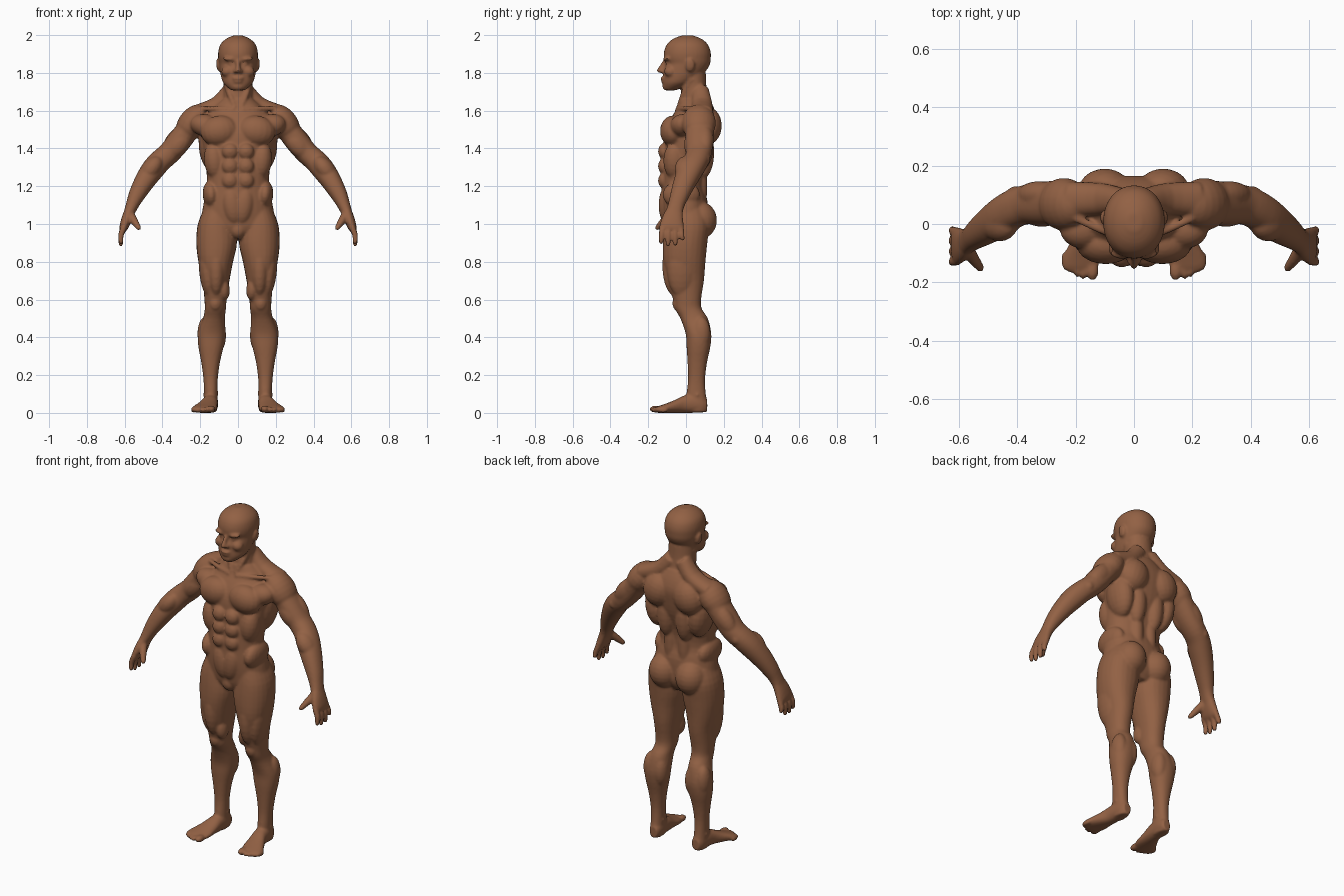
import bpy, bmesh, math
from mathutils import Vector, Matrix

bm = bmesh.new()
Y, Z = Vector((0, 1, 0)), Vector((0, 0, 1))


def skin_rings(rings):
    """Join equal rings of points into one closed shell."""
    vs = [[bm.verts.new(p) for p in ring] for ring in rings]
    n = len(vs[0])
    for r0, r1 in zip(vs, vs[1:]):
        for k in range(n):
            j = (k + 1) % n
            bm.faces.new((r0[k], r0[j], r1[j], r1[k]))
    bm.faces.new(vs[0][::-1])
    bm.faces.new(vs[-1])


def ball(c, r, tilt=0.0, both=True, seg=18, lats=11):
    """Ellipsoid muscle, tilted about y, mirrored across x when both is set."""
    for s in ((1, -1) if both else (1,)):
        m = (Matrix.Translation((c[0] * s, c[1], c[2]))
             @ Matrix.Rotation(math.radians(tilt) * s, 4, 'Y')
             @ Matrix.Diagonal((r[0], r[1], r[2], 1)))
        rings = []
        for i in range(lats + 1):
            f = math.radians(-86 + 172 * i / lats)
            rings.append([m @ Vector((math.cos(f) * math.cos(2 * math.pi * k / seg),
                                      math.cos(f) * math.sin(2 * math.pi * k / seg),
                                      math.sin(f))) for k in range(seg)])
        skin_rings(rings)


def spline(pts, steps=3):
    """Catmull-Rom interpolation over position and radii."""
    out = []
    for i in range(len(pts) - 1):
        p = [pts[max(i - 1, 0)], pts[i], pts[i + 1], pts[min(i + 2, len(pts) - 1)]]
        for k in range(steps):
            t = k / steps
            out.append([0.5 * (2 * b + (c - a) * t + (2 * a - 5 * b + 4 * c - d) * t * t
                               + (3 * b - a - 3 * c + d) * t ** 3) for a, b, c, d in zip(*p)])
    return out + [list(pts[-1])]


def loft(pts, axis=None, ref=Y, n=2.2, both=True, seg=24):
    """Skin rings (x, y, z, half width, half depth) into a closed form."""
    path = spline(pts)
    for s in ((1, -1) if both else (1,)):
        rings = []
        for i, (x, y, z, a, b) in enumerate(path):
            lo, hi = path[max(i - 1, 0)], path[min(i + 1, len(path) - 1)]
            t = axis or (Vector(hi[:3]) - Vector(lo[:3])).normalized()
            v = (ref - t * ref.dot(t)).normalized()
            u = v.cross(t)
            ring = []
            for k in range(seg):
                q = 2 * math.pi * k / seg
                cu, cv = math.cos(q), math.sin(q)
                co = (Vector((x, y, z))
                      + u * max(a, .003) * math.copysign(abs(cu) ** (2 / n), cu)
                      + v * max(b, .003) * math.copysign(abs(cv) ** (2 / n), cv))
                ring.append((co.x * s, co.y, co.z))
            rings.append(ring)
        skin_rings(rings)


def digit(pts):
    """Round finger: tapered tube with a ball tip."""
    loft([(x, y, z, r, r) for x, y, z, r in pts], seg=12, n=2)
    x, y, z, r = pts[-1]
    ball((x, y, z), (r, r, r), seg=12, lats=7)


# Trunk core
loft([(0, 0, .92, .08, .08), (0, 0, .97, .165, .11), (0, -.003, 1.03, .192, .118),
      (0, -.008, 1.12, .18, .122), (0, -.017, 1.2, .163, .112), (0, -.01, 1.3, .17, .115),
      (0, .01, 1.4, .185, .13), (0, .022, 1.48, .195, .135), (0, .04, 1.55, .19, .125),
      (0, .05, 1.61, .14, .1), (0, .045, 1.66, .085, .08)], Z, both=False, seg=36)
# Neck, trapezius, neck cords and collarbones
loft([(0, .055, 1.58, .09, .08), (0, .045, 1.66, .08, .074), (0, .042, 1.72, .077, .067),
      (0, .035, 1.8, .076, .07)], Z, n=2, both=False)
loft([(.035, .075, 1.71, .045, .045), (.11, .085, 1.63, .045, .055),
      (.22, .085, 1.585, .045, .06)])
loft([(.068, .03, 1.77, .015, .018), (.045, -.01, 1.69, .016, .018),
      (.015, -.04, 1.615, .012, .012)], n=2, seg=12)
loft([(.02, -.047, 1.605, .012, .013), (.1, -.025, 1.61, .013, .013),
      (.2, .02, 1.61, .013, .013)], n=2, seg=12)
# Chest
ball((.097, -.068, 1.492), (.102, .07, .082), 8)
ball((.17, -.02, 1.52), (.085, .065, .06), -15)
# Upper back, lats and spinal columns
ball((.1, .115, 1.52), (.09, .075, .1), -15)
ball((.145, .055, 1.40), (.062, .09, .13), 8)
ball((.06, .09, 1.38), (.055, .06, .14))
ball((.045, .065, 1.2), (.042, .048, .2))
# Abdominal rows, lower belly, flanks and ribs
for z in (1.385, 1.307, 1.23):
    ball((.042, -.115, z), (.043, .033, .043))
ball((.03, -.105, 1.1), (.052, .04, .1), 8)
ball((.142, -.025, 1.155), (.045, .1, .075), 5)
ball((.125, -.06, 1.335), (.055, .06, .1), 6)
# Pelvis and glutes
ball((0, -.075, .97), (.045, .045, .05), both=False)
ball((.088, .072, 1.02), (.088, .092, .1), seg=24)

# Skull and jaw
loft([(0, -.085, 1.708, .035, .03), (0, -.062, 1.727, .06, .058), (0, -.042, 1.75, .08, .08),
      (0, -.02, 1.785, .091, .1), (0, -.003, 1.82, .096, .116), (0, .01, 1.85, .1, .118),
      (0, .007, 1.875, .104, .124), (0, .007, 1.91, .105, .124), (0, .007, 1.95, .094, .109),
      (0, .007, 1.98, .064, .076), (0, .007, 1.998, .025, .03)], Z, n=2.1, both=False, seg=32)
# Brow, nose, eyes, cheeks, lips, chin and ears
ball((.04, -.1, 1.873), (.042, .021, .012), -6)
loft([(0, -.108, 1.87, .011, .012), (0, -.125, 1.84, .011, .014),
      (0, -.138, 1.815, .015, .017)], n=2, axis=Z, both=False, seg=12)
ball((0, -.135, 1.812), (.016, .021, .013), both=False)
ball((.015, -.122, 1.808), (.011, .016, .01))
ball((.037, -.094, 1.848), (.018, .015, .011))
ball((.055, -.082, 1.808), (.034, .034, .03), 20)
ball((0, -.118, 1.771), (.03, .018, .009), both=False)
ball((0, -.115, 1.753), (.026, .018, .009), both=False)
ball((0, -.1, 1.727), (.034, .026, .018), both=False)
ball((.104, .022, 1.84), (.011, .025, .035), 8)

# Arms: shoulder to wrist
loft([(.235, .075, 1.54, .06, .078), (.31, .07, 1.44, .063, .074), (.365, .067, 1.375, .06, .068),
      (.41, .053, 1.335, .06, .066), (.45, .027, 1.29, .061, .066),
      (.495, -.005, 1.225, .054, .06), (.535, -.033, 1.155, .044, .05),
      (.56, -.052, 1.1, .034, .043), (.58, -.065, 1.05, .028, .046)])
# Deltoid, biceps, triceps, elbow and forearm mass
ball((.24, .068, 1.535), (.075, .09, .11), -37, seg=24)
ball((.315, .035, 1.42), (.052, .045, .09), -40)
ball((.325, .1, 1.445), (.053, .047, .1), -40)
ball((.405, .1, 1.345), (.03, .03, .035), -38)
ball((.46, .0, 1.29), (.05, .06, .08), -38)
# Hands
loft([(.57, -.057, 1.08, .027, .042), (.588, -.07, 1.03, .028, .056),
      (.604, -.076, .985, .024, .064), (.612, -.078, .965, .016, .056)])
for y0, y1, z1 in ((-.125, -.132, .905), (-.092, -.095, .893), (-.059, -.056, .896),
                   (-.028, -.018, .922)):
    digit([(.603, y0, .985, .017), (.62, (y0 + y1) / 2, .94, .0155), (.62, y1, z1, .0125)])
digit([(.575, -.08, 1.055, .025), (.547, -.122, 1.012, .02), (.526, -.15, .98, .0145)])

# Legs: hip to ankle
loft([(.105, 0, 1.08, .075, .1), (.115, .003, 1, .098, .118), (.113, -.005, .9, .108, .118),
      (.118, -.009, .8, .092, .112), (.116, -.002, .7, .071, .097), (.119, .006, .6, .059, .074),
      (.12, .013, .55, .056, .071), (.127, .043, .5, .058, .073), (.139, .066, .42, .073, .068),
      (.143, .066, .35, .067, .063), (.145, .06, .27, .05, .052), (.145, .056, .18, .038, .045),
      (.144, .054, .1, .036, .051), (.144, .058, .04, .037, .056),
      (.144, .058, .004, .03, .05)], Z)
# Thigh muscles, kneecap, calves and ankle bones
ball((.078, -.04, .66), (.034, .045, .065), 8)
ball((.165, -.025, .76), (.042, .075, .15), 5)
ball((.115, -.06, .78), (.05, .066, .16))
ball((.12, -.042, .58), (.034, .03, .042))
ball((.105, .083, .41), (.042, .05, .09))
ball((.173, .08, .42), (.042, .05, .09))
ball((.144, .06, .1), (.043, .02, .022), 10)

# Feet and toes
loft([(.14, .112, .04, .024, .034), (.142, .085, .046, .036, .044), (.145, .04, .05, .04, .05),
      (.15, -.01, .046, .043, .046), (.163, -.06, .034, .054, .034), (.177, -.11, .024, .066, .024),
      (.185, -.145, .018, .062, .018), (.185, -.16, .015, .05, .013)], -Y, Z)
ball((.142, -.158, .02), (.022, .036, .019))
for i in range(4):
    ball((.173 + .021 * i, -.161 + .004 * i + .003 * i * i, .016), (.013, .029, .015))

# Fuse the forms into one skin
bmesh.ops.recalc_face_normals(bm, faces=bm.faces)
mesh = bpy.data.meshes.new("body")
bm.to_mesh(mesh)
bm.free()
body = bpy.data.objects.new("body", mesh)
bpy.context.collection.objects.link(body)
skin = bpy.data.materials.new("brown skin")
skin.diffuse_color = (0.29, 0.12, 0.058, 1)
mesh.materials.append(skin)
bpy.context.view_layer.objects.active = body
body.select_set(True)
remesh = body.modifiers.new("fuse", 'REMESH')
remesh.mode = 'VOXEL'
remesh.voxel_size = 0.007
bpy.ops.object.modifier_apply(modifier="fuse")
relax = body.modifiers.new("soften", 'SMOOTH')
relax.factor = 0.5
relax.iterations = 5
bpy.ops.object.modifier_apply(modifier="soften")
body.data.shade_smooth()
